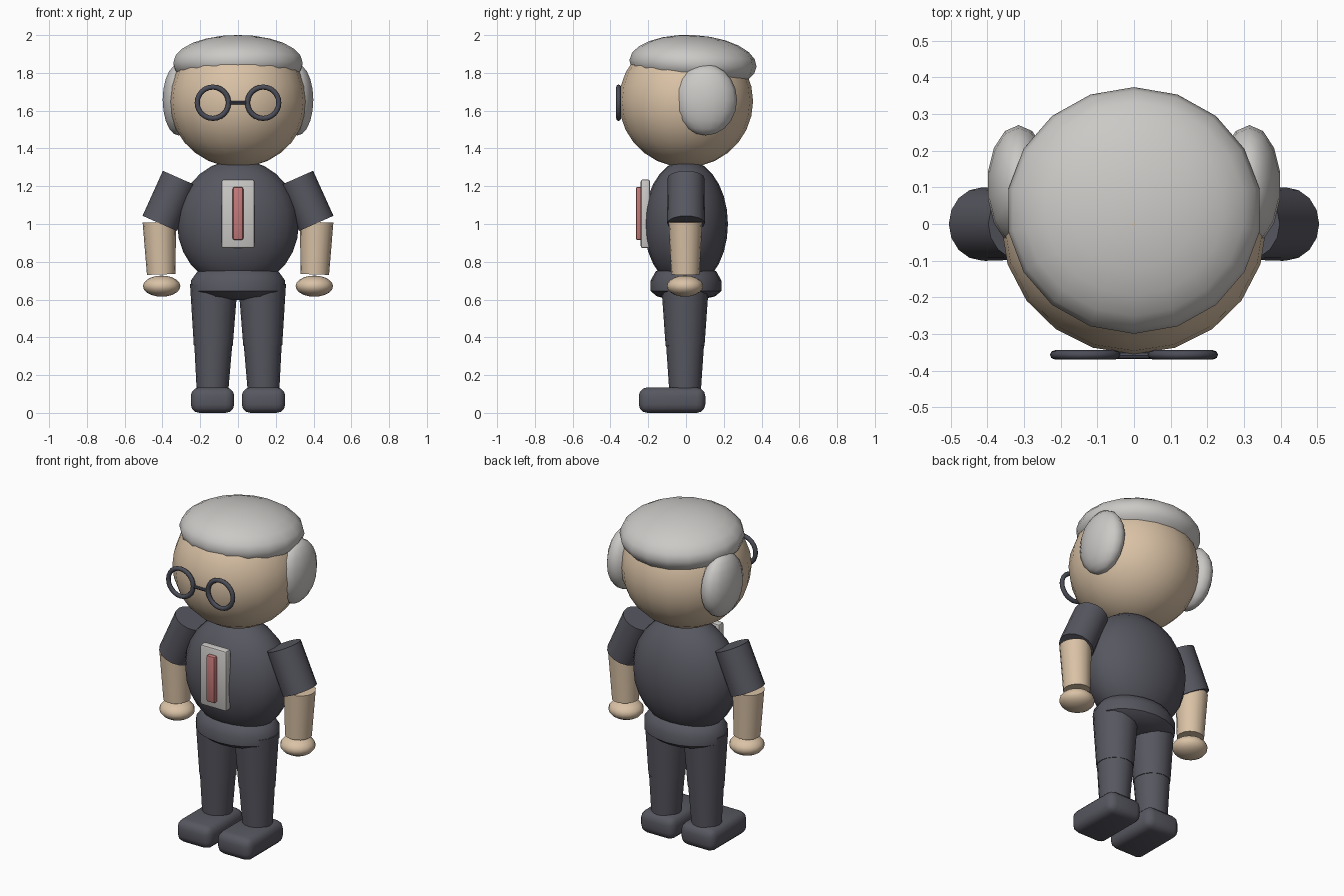
import bpy, bmesh, math
from mathutils import Matrix, Vector

if "Cube" in bpy.data.objects:
    bpy.data.objects.remove(bpy.data.objects["Cube"])


def material(name, rgb):
    m = bpy.data.materials.new(name)
    m.diffuse_color = (*rgb, 1)
    m.use_nodes = True
    m.node_tree.nodes["Principled BSDF"].inputs["Base Color"].default_value = m.diffuse_color
    return m


SUIT = material("dark suit", (0.095, 0.095, 0.118))
SKIN = material("skin", (0.70, 0.54, 0.38))
HAIR = material("pale grey", (0.60, 0.585, 0.565))
PINK = material("muted red", (0.56, 0.19, 0.19))
FRAME = material("glasses frame", (0.07, 0.073, 0.095))


def finish(bm, name, mat, angle=40):
    bmesh.ops.recalc_face_normals(bm, faces=bm.faces[:])
    me = bpy.data.meshes.new(name)
    bm.to_mesh(me)
    bm.free()
    me.materials.append(mat)
    ob = bpy.data.objects.new(name, me)
    bpy.context.collection.objects.link(ob)
    bpy.ops.object.select_all(action='DESELECT')
    ob.select_set(True)
    bpy.context.view_layer.objects.active = ob
    bpy.ops.object.shade_smooth_by_angle(angle=math.radians(angle))
    return ob


def ellipsoid(name, mat, loc, radii, seg=18, rings=12, tilt=0):
    bm = bmesh.new()
    m = (Matrix.Translation(loc) @ Matrix.Rotation(math.radians(tilt), 4, 'X')
         @ Matrix.Diagonal((*radii, 1)))
    bmesh.ops.create_uvsphere(bm, u_segments=seg, v_segments=rings, radius=1, matrix=m)
    return finish(bm, name, mat, 60)


def limb(name, mat, top, bottom, r_top, r_bottom, seg=16):
    """Tapered cylinder between two points."""
    a, b = Vector(top), Vector(bottom)
    rot = (a - b).to_track_quat('Z', 'Y').to_matrix().to_4x4()
    bm = bmesh.new()
    bmesh.ops.create_cone(bm, cap_ends=True, segments=seg, radius1=r_bottom, radius2=r_top,
                          depth=(a - b).length,
                          matrix=Matrix.Translation((a + b) / 2) @ rot)
    return finish(bm, name, mat)


def rounded_box(name, mat, lo, hi, bevel, segments):
    lo, hi = Vector(lo), Vector(hi)
    bm = bmesh.new()
    bmesh.ops.create_cube(bm, size=1, matrix=Matrix.Translation((lo + hi) / 2)
                          @ Matrix.Diagonal((*(hi - lo), 1)))
    bmesh.ops.bevel(bm, geom=bm.edges[:], offset=bevel, segments=segments,
                    profile=0.5, affect='EDGES')
    return finish(bm, name, mat)


def lathe(name, mat, profile, seg=20, y_scale=1, closed=False):
    """Spin (radius, z) points around z."""
    bm = bmesh.new()
    rows = [[bm.verts.new((r * math.sin(t), y_scale * r * math.cos(t), z))
             for t in (2 * math.pi * i / seg for i in range(seg))] for r, z in profile]
    pairs = list(zip(rows, rows[1:]))
    if closed:
        pairs.append((rows[-1], rows[0]))
    else:
        bm.faces.new(rows[0])
        bm.faces.new(rows[-1])
    for p, q in pairs:
        for i in range(seg):
            j = (i + 1) % seg
            bm.faces.new((p[i], p[j], q[j], q[i]))
    return finish(bm, name, mat, 50)


# Head and hair
ellipsoid("head", SKIN, (0, 0, 1.65), (0.363, 0.355, 0.35), 20, 14)
ellipsoid("hair_cap", HAIR, (0, 0.037, 1.85), (0.348, 0.337, 0.15), 18, 12, -3)

# Torso and hips
ellipsoid("torso", SUIT, (0, 0, 1.0), (0.322, 0.222, 0.34), 20, 14)
lathe("hips", SUIT, [(0.17, 0.765), (0.215, 0.748), (0.25, 0.70), (0.25, 0.645),
                     (0.205, 0.617), (0.10, 0.598)], y_scale=0.75)

# Chest panel with a raised bar
rounded_box("chest_panel", HAIR, (-0.088, -0.24, 0.872), (0.088, -0.19, 1.236), 0.012, 2)
rounded_box("chest_bar", PINK, (-0.028, -0.266, 0.915), (0.028, -0.232, 1.196), 0.01, 2)

# Paired parts
for side, s in (("left", 1), ("right", -1)):
    ellipsoid(f"{side}_side_hair", HAIR, (s * 0.315, 0.105, 1.657), (0.086, 0.165, 0.188), 14, 10)

    limb(f"{side}_sleeve", SUIT, (s * 0.308, 0, 1.242), (s * 0.414, 0, 1.003), 0.098, 0.1)
    limb(f"{side}_forearm", SKIN, (s * 0.416, -0.003, 1.01), (s * 0.407, -0.003, 0.733), 0.089, 0.075)
    ellipsoid(f"{side}_hand", SKIN, (s * 0.404, -0.005, 0.671), (0.099, 0.096, 0.056), 16, 10)

    limb(f"{side}_thigh", SUIT, (s * 0.128, -0.005, 0.68), (s * 0.131, -0.005, 0.355), 0.126, 0.103)
    limb(f"{side}_shin", SUIT, (s * 0.131, -0.005, 0.355), (s * 0.135, -0.005, 0.12), 0.1, 0.084)
    rounded_box(f"{side}_shoe", SUIT, (s * 0.135 - 0.115, -0.25, 0),
                (s * 0.135 + 0.115, 0.102, 0.135), 0.045, 3)

    # Lens rim: small ring spun, then stood upright in front of the face
    rim = [(0.083 + 0.0135 * math.cos(k * math.pi / 4), 0.0125 * math.sin(k * math.pi / 4))
           for k in range(8)]
    ring = lathe(f"{side}_lens_rim", FRAME, rim, seg=24, closed=True)
    ring.data.transform(Matrix.Translation((s * 0.133, -0.357, 1.642))
                        @ Matrix.Rotation(math.pi / 2, 4, 'X'))

limb("glasses_bridge", FRAME, (-0.045, -0.359, 1.642), (0.045, -0.359, 1.642), 0.009, 0.009, 8)
